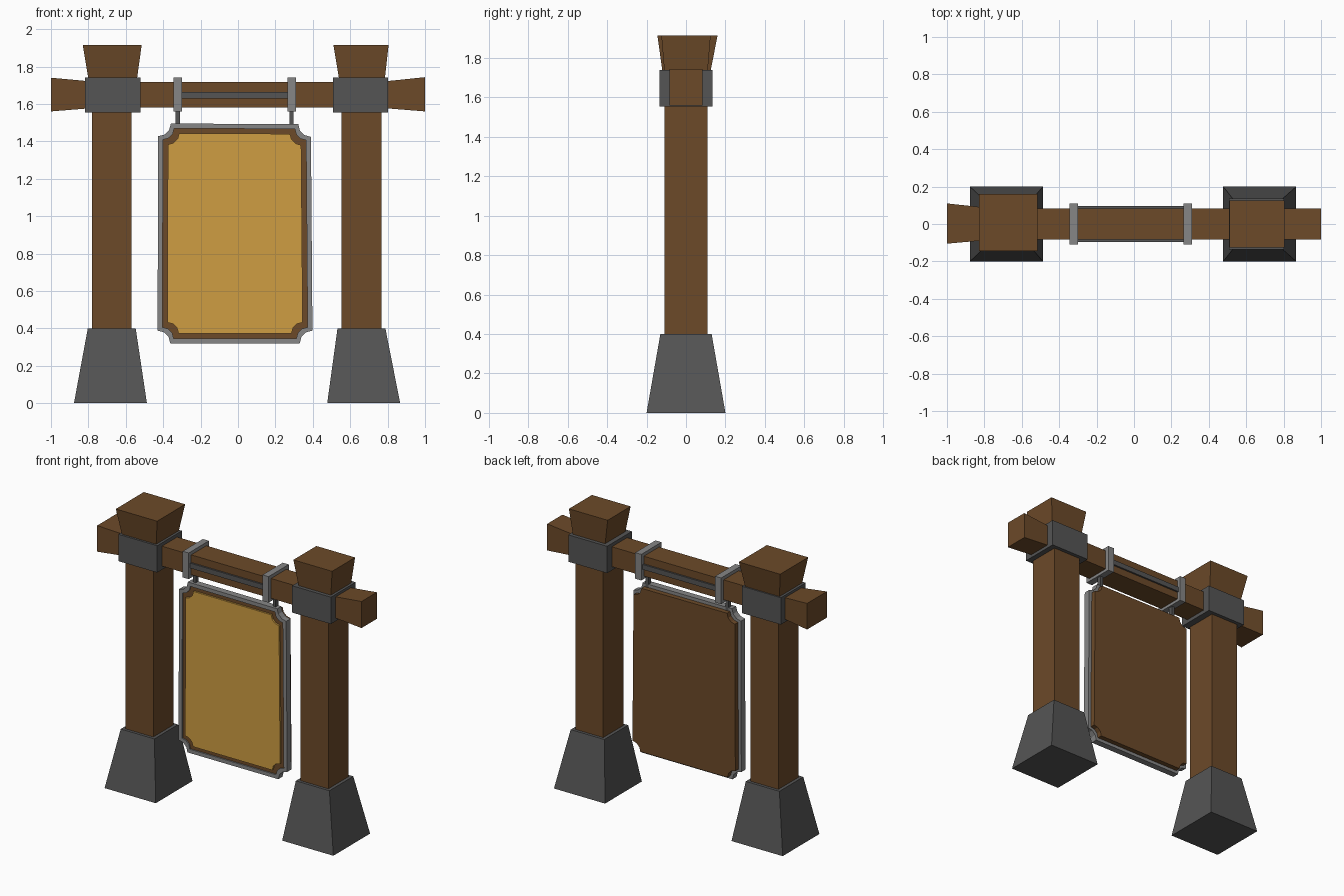
import bpy, bmesh, math
from mathutils import Vector

if "Cube" in bpy.data.objects:
    bpy.data.objects.remove(bpy.data.objects["Cube"])


def material(name, rgb):
    m = bpy.data.materials.new(name)
    m.diffuse_color = (*rgb, 1)
    m.use_nodes = True
    m.node_tree.nodes["Principled BSDF"].inputs["Base Color"].default_value = m.diffuse_color
    return m


WOOD = material("wood", (0.15, 0.068, 0.022))
STONE = material("stone", (0.09, 0.09, 0.09))
METAL = material("metal", (0.24, 0.24, 0.24))
GOLD = material("gold_paint", (0.62, 0.34, 0.055))


def finish(name, bm, mat):
    bmesh.ops.recalc_face_normals(bm, faces=bm.faces)
    me = bpy.data.meshes.new(name)
    bm.to_mesh(me)
    bm.free()
    me.materials.append(mat)
    ob = bpy.data.objects.new(name, me)
    bpy.context.collection.objects.link(ob)
    return ob


def loft(name, loops, mat, closed=False):
    """Bridge successive point loops; cap the ends, or close into a ring."""
    bm = bmesh.new()
    rows = [[bm.verts.new(p) for p in loop] for loop in loops]
    n = len(rows[0])
    pairs = list(zip(rows, rows[1:])) + ([(rows[-1], rows[0])] if closed else [])
    for a, b in pairs:
        for i in range(n):
            j = (i + 1) % n
            bm.faces.new((a[i], a[j], b[j], b[i]))
    if not closed:
        bm.faces.new(rows[0])
        bm.faces.new(rows[-1])
    return finish(name, bm, mat)


def rect(a0, a1, b0, b1):
    return [(a0, b0), (a1, b0), (a1, b1), (a0, b1)]


def upright(name, sections, mat):
    """Sections of (z, x0, x1, y0, y1)."""
    return loft(name, [[(x, y, s[0]) for x, y in rect(*s[1:])] for s in sections], mat)


def along_x(name, sections, mat):
    """Sections of (x, y0, y1, z0, z1)."""
    return loft(name, [[(s[0], y, z) for y, z in rect(*s[1:])] for s in sections], mat)


# Posts: stone foot, timber shaft, flared cap and collar
for side, cx, cap_bottom, cap_top in (
    ("left", -0.675, (-0.80, -0.54, -0.12, 0.125), (-0.83, -0.515, -0.145, 0.16)),
    ("right", 0.66, (0.54, 0.785, -0.11, 0.11), (0.51, 0.805, -0.125, 0.125)),
):
    foot = cx - 0.007 if side == "left" else cx + 0.012
    upright(side + "_foot", [(0, foot - 0.195, foot + 0.195, -0.2, 0.2),
                             (0.4, cx - 0.128, cx + 0.128, -0.13, 0.13)], STONE)
    upright(side + "_post", [(0.38, cx - 0.106, cx + 0.106, -0.11, 0.11),
                             (1.70, cx - 0.106, cx + 0.106, -0.11, 0.11)], WOOD)
    upright(side + "_post_cap", [(1.735, *cap_bottom), (1.915, *cap_top)], WOOD)
    bx = cx + (0.005 if side == "left" else -0.005)
    along_x(side + "_collar", [(bx - 0.148, -0.135, 0.135, 1.555, 1.74),
                               (bx + 0.148, -0.135, 0.135, 1.555, 1.74)], STONE)

# Cross beam with flared ends
along_x("cross_beam", [(-1.0, -0.105, 0.11, 1.56, 1.74),
                       (-0.75, -0.083, 0.083, 1.58, 1.717),
                       (0.75, -0.083, 0.083, 1.58, 1.717),
                       (1.0, -0.083, 0.083, 1.56, 1.743)], WOOD)

# Straps around the beam with hanger rods
for side, x in (("left", -0.322), ("right", 0.287)):
    along_x(side + "_strap", [(x - 0.023, -0.11, 0.11, 1.56, 1.74),
                              (x + 0.023, -0.11, 0.11, 1.56, 1.74)], METAL)
    along_x(side + "_hanger", [(x - 0.011, -0.015, 0.015, 1.47, 1.57),
                               (x + 0.011, -0.015, 0.015, 1.47, 1.57)], STONE)

# Side bars joining the straps
for side, y in (("front", -0.083), ("back", 0.083)):
    along_x(side + "_bar", [(x, y - 0.012, y + 0.012, 1.63, 1.665)
                            for x in (-0.31, 0.275)], STONE)

# Sign board: slightly crooked panel with scooped corners
CORNERS = [(-0.43, 0.32), (0.398, 0.32), (0.39, 1.492), (-0.427, 1.495)]
SIGNS = [(1, 1), (-1, 1), (-1, -1), (1, -1)]


def outline(inset, radius, y):
    pts = []
    for k, ((x, z), (sx, sz)) in enumerate(zip(CORNERS, SIGNS)):
        arc = [(math.cos(t * math.pi / 6), math.sin(t * math.pi / 6)) for t in range(4)]
        if k % 2 == 0:
            arc.reverse()
        pts += [(x + sx * (inset + radius * c), y, z + sz * (inset + radius * s))
                for c, s in arc]
    return pts


loft("sign_frame", [outline(0, 0.068, -0.033), outline(0, 0.068, 0.012),
                    outline(0.026, 0.06, 0.012), outline(0.026, 0.06, -0.033)],
     METAL, closed=True)
loft("sign_panel", [outline(0.022, 0.06, -0.024), outline(0.022, 0.06, 0.046)], WOOD)
loft("sign_face", [outline(0.052, 0.06, -0.02), outline(0.052, 0.06, -0.036)], GOLD)
